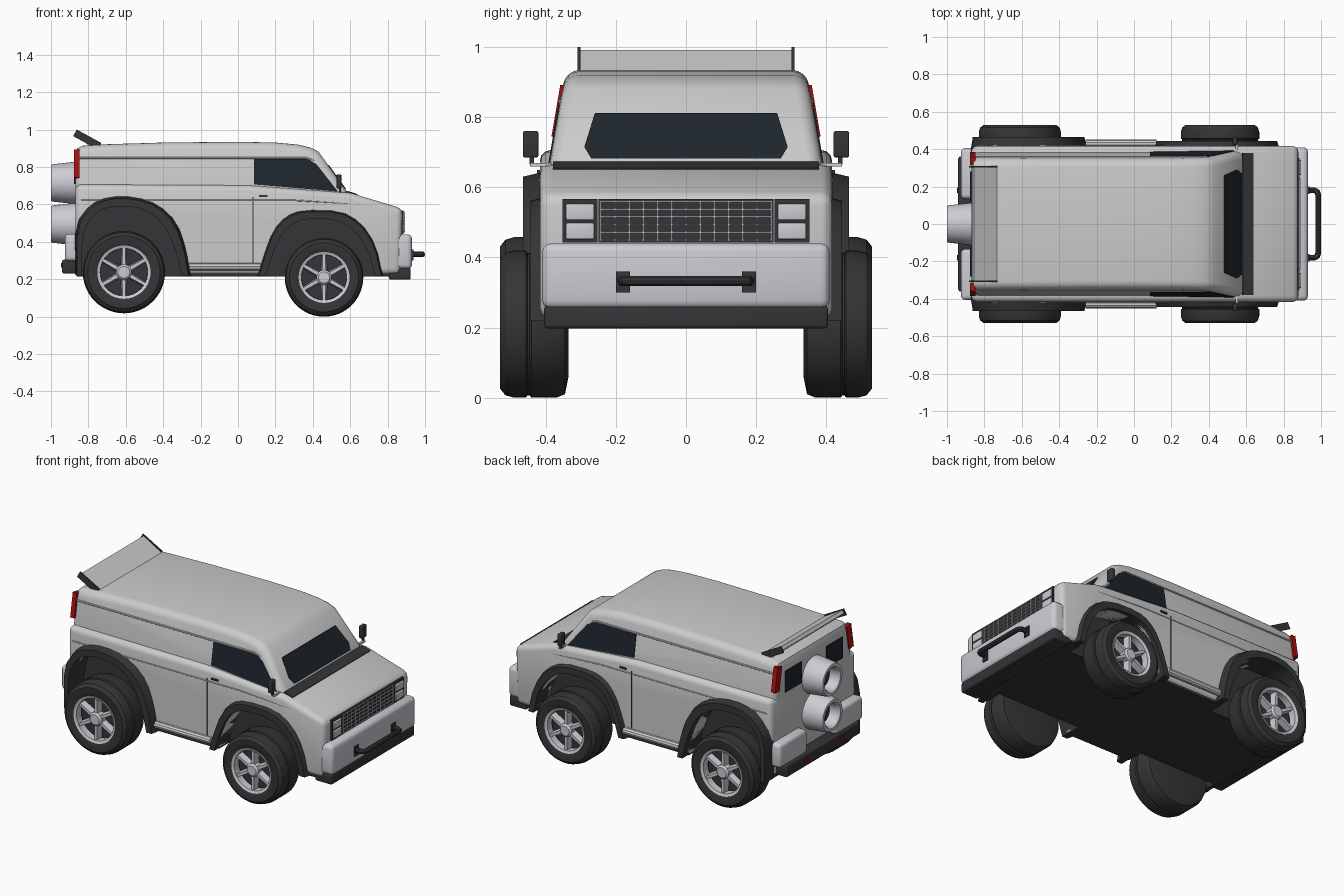
import bpy, bmesh
from math import sin, cos, pi, radians
from mathutils import Vector, Matrix

if "Cube" in bpy.data.objects:
    bpy.data.objects.remove(bpy.data.objects["Cube"])


def material(name, rgb):
    m = bpy.data.materials.new(name)
    m.diffuse_color = (*rgb, 1)
    m.use_nodes = True
    m.node_tree.nodes["Principled BSDF"].inputs["Base Color"].default_value = m.diffuse_color
    return m


DARK = material("dark_trim", (0.035, 0.035, 0.038))
GLASS = material("glass", (0.012, 0.018, 0.025))
RED = material("red_lens", (0.4, 0.005, 0.005))
SILVER = material("silver", (0.6, 0.6, 0.65))


def finish(ob, mat=None, bevel=0, segs=3, cutters=()):
    if mat:
        ob.data.materials.append(mat)
    if bevel:
        b = ob.modifiers.new("bevel", 'BEVEL')
        b.width, b.segments, b.use_clamp_overlap = bevel, segs, False
        b.limit_method, b.angle_limit = 'ANGLE', radians(50)
    for c in cutters:
        m = ob.modifiers.new("cut", 'BOOLEAN')
        m.object, m.operation, m.solver = c, 'DIFFERENCE', 'EXACT'
    bpy.ops.object.select_all(action='DESELECT')
    ob.select_set(True)
    bpy.context.view_layer.objects.active = ob
    bpy.ops.object.convert(target='MESH')
    bpy.ops.object.shade_smooth_by_angle(angle=radians(32))
    return ob


def loft(name, rings, mat=None, bevel=0, segs=3, cutters=(), caps=True, loop=False):
    """Skin closed rings of 3D points one after another."""
    bm = bmesh.new()
    vs = [[bm.verts.new(p) for p in r] for r in rings]
    n = len(vs[0])
    pairs = list(zip(vs, vs[1:])) + ([(vs[-1], vs[0])] if loop else [])
    for a, b in pairs:
        for i in range(n):
            j = (i + 1) % n
            bm.faces.new((a[i], a[j], b[j], b[i]))
    if caps and not loop:
        bm.faces.new(vs[0])
        bm.faces.new(vs[-1])
    bmesh.ops.recalc_face_normals(bm, faces=bm.faces)
    me = bpy.data.meshes.new(name)
    bm.to_mesh(me)
    bm.free()
    ob = bpy.data.objects.new(name, me)
    bpy.context.collection.objects.link(ob)
    return finish(ob, mat, bevel, segs, cutters)


def prism(name, prof, f0, f1, mat=None, **kw):
    """x-z profile stretched from y=f0(z) to y=f1(z)."""
    return loft(name, [[(x, f(z), z) for x, z in prof] for f in (f0, f1)], mat, **kw)


def flat(y):
    return lambda z: y


def box(name, c, s, mat=None, bevel=0, rot=(0, 'X')):
    m = Matrix.Rotation(rot[0], 3, rot[1])
    q = [(-.5, -.5), (.5, -.5), (.5, .5), (-.5, .5)]
    return loft(name, [[Vector(c) + m @ Vector((a * s[0], b * s[1], h * s[2])) for a, b in q]
                       for h in (-.5, .5)], mat, bevel)


def lathe(name, prof, c, axis, mat, n=40, s=1, loop=False):
    """Spin (radius, offset) pairs about the x or y axis through c."""
    def pt(r, o, a):
        v = (o, r * cos(a), r * sin(a)) if axis == 'X' else (r * cos(a), o * s, r * sin(a))
        return Vector(c) + Vector(v)
    return loft(name, [[pt(r, o, 2 * pi * i / n) for i in range(n)] for r, o in prof], mat, loop=loop)


def tube(name, pts, r, mat=None):
    cu = bpy.data.curves.new(name, 'CURVE')
    cu.dimensions, cu.bevel_depth, cu.bevel_resolution, cu.use_fill_caps = '3D', r, 3, True
    sp = cu.splines.new('POLY')
    sp.points.add(len(pts) - 1)
    for p, co in zip(sp.points, pts):
        p.co = (*co, 1)
    ob = bpy.data.objects.new(name, cu)
    bpy.context.collection.objects.link(ob)
    return finish(ob, mat)


def rounded(pts):
    """Corner cutting that keeps both ends."""
    out = [pts[0]]
    for (a, b), (c, d) in zip(pts, pts[1:]):
        out += [(.75 * a + .25 * c, .75 * b + .25 * d), (.25 * a + .75 * c, .25 * b + .75 * d)]
    return out + [pts[-1]]


# Wheel arches: outer line, inner line, outermost y
ARCHES = {
    "rear": ([(-.87, .22), (-.875, .5), (-.79, .61), (-.69, .648), (-.55, .648), (-.42, .605), (-.32, .51), (-.27, .36), (-.25, .22)],
             [(-.835, .22), (-.835, .42), (-.79, .53), (-.7, .59), (-.55, .59), (-.45, .55), (-.375, .46), (-.325, .33), (-.3, .22)], .465),
    "front": ([(.1, .22), (.13, .33), (.18, .465), (.25, .545), (.34, .578), (.55, .575), (.665, .51), (.745, .385), (.78, .22)],
              [(.15, .22), (.18, .32), (.225, .43), (.285, .495), (.36, .525), (.53, .52), (.62, .465), (.695, .365), (.73, .22)], .445)}
cutters = []
for end, (outer, inner, yo) in ARCHES.items():
    outer, inner = rounded(outer), rounded(inner)
    for s in (1, -1):
        rings = [[(a, s * .39, b), (.7 * a + .3 * c, s * yo, .7 * b + .3 * d), (c, s * yo, d), (c, s * .305, d)]
                 for (a, b), (c, d) in zip(outer, inner)]
        loft(end + "_arch_flare", rings, DARK)
        prism(end + "_well_wall", inner, flat(s * .295), flat(s * .307), DARK)
        low = [(inner[0][0], .1)] + inner + [(inner[-1][0], .1)]
        cut = prism("well_cutter", low, flat(s * .3), flat(s * .6))
        cut.hide_render = True
        cutters.append(cut)

# Lower body, floor and cabin
prism("lower_body", [(-.87, .225), (.87, .225), (.88, .578), (.60, .662), (.05, .702), (-.87, .707)],
      flat(-.417), flat(.417), bevel=.032, cutters=cutters)
prism("floor", [(-.86, .215), (.86, .215), (.86, .24), (-.86, .24)], flat(-.4), flat(.4), DARK, cutters=cutters)
for c in cutters:
    bpy.data.objects.remove(c)


def side(z, off=0):
    return .39 - .17 * (z - .66) + off


prism("cabin", [(-.87, .6), (-.87, .868), (-.86, .9), (-.83, .914), (-.7, .922), (-.4, .931), (0, .935), (.2, .931),
                (.32, .92), (.385, .905), (.43, .883), (.575, .68), (.60, .62)],
      lambda z: -side(z), side, bevel=.04, segs=4)

# Windscreen and cowl
ws = [(-.27, .682), (.27, .682), (.29, .715), (.26, .812), (-.26, .812), (-.29, .715)]
loft("windscreen", [[(.43 + .714 * (.883 - z) + o, y, z) for y, z in ws] for o in (-.01, .005)], GLASS)
box("cowl", (.608, 0, .657), (.06, .76, .016), DARK, rot=(.3, 'Y'))

# Parts along both sides
for s in (1, -1):
    prism("side_window", [(.086, .707), (.086, .846), (.37, .845), (.42, .815), (.535, .668), (.5, .672)],
          lambda z: s * side(z, -.01), lambda z: s * side(z, .004), GLASS)
    tube("drip_rail", [(-.85, s * .358, .848), (.36, s * .358, .848), (.42, s * .354, .83), (.545, s * .376, .675)], .006)
    box("door_seam", (.08, s * .416, .45), (.005, .005, .38), DARK)
    tube("side_crease", [(-.84, s * .416, .622), (.3, s * .416, .622), (.66, s * .413, .6)], .004)
    box("door_handle", (.135, s * .418, .645), (.045, .014, .01), DARK)
    tube("side_step", [(-.26, s * .43, .268), (.12, s * .43, .268)], .021, SILVER)
    box("mirror_stem", (.55, s * .405, .665), (.014, .08, .01), SILVER)
    box("mirror_post", (.545, s * .44, .68), (.012, .012, .03), DARK)
    box("mirror", (.54, s * .443, .723), (.025, .044, .075), DARK, .005)
    box("tail_light", (-.862, s * .349, .815), (.028, .045, .15), RED, rot=(s * .17, 'X'))
    box("rear_window", (-.87, s * .2, .775), (.012, .16, .13), GLASS)
    box("rear_bumper_corner", (-.885, s * .27, .37), (.08, .27, .145), SILVER, .02)
    box("rear_reflector", (-.942, s * .18, .275), (.008, .03, .025), RED)
    # Headlights
    box("headlight_frame", (.876, s * .302, .505), (.02, .1, .124), DARK)
    for z in (.53, .475):
        box("headlight", (.885, s * .302, z), (.016, .08, .046), SILVER, .004)
    box("bull_bar_mount", (.932, s * .18, .33), (.012, .04, .06), DARK)
    box("spoiler_end", (-.806, s * .305, .947), (.15, .008, .04), DARK, rot=(.5, 'Y'))

# Grille with bars
box("grille", (.876, 0, .505), (.02, .5, .124), DARK)
for i in range(13):
    box("grille_upright", (.888, -.243 + i * .0405, .505), (.006, .004, .115), SILVER)
for i in range(6):
    box("grille_bar", (.888, 0, .45 + i * .022), (.006, .486, .004), SILVER)

# Bumpers
box("front_bumper", (.865, 0, .347), (.13, .82, .187), SILVER, .025)
box("front_valance", (.865, 0, .23), (.115, .81, .065), DARK, .01)
box("rear_valance", (-.9, 0, .268), (.08, .72, .075), DARK, .01)
tube("bull_bar", [(.92, -.18, .333), (.965, -.18, .333), (.98, -.172, .333), (.985, -.155, .333),
                  (.985, .155, .333), (.98, .172, .333), (.965, .18, .333), (.92, .18, .333)], .0155, DARK)

# Roof spoiler
prism("spoiler", [(-.73, .918), (-.855, .992), (-.867, .975), (-.8, .915)], flat(-.303), flat(.303))

# Rear thrusters: hollow tubes
for z in (.715, .495):
    lathe("thruster", [(.112, -.86), (.112, -.88), (.1, -.99), (.096, -1), (.078, -1), (.07, -.99), (.062, -.92)],
          (0, 0, z), 'X', SILVER)
    lathe("thruster_core", [(.064, -.935), (.064, -.92)], (0, 0, z), 'X', DARK)

# Wheels: tyre, rim ring, six spokes and hub
for cx, cz, R in ((.46, .21, .21), (-.61, .238, .22)):
    for s in (1, -1):
        k = R / .21
        c = (cx, 0, cz)
        lathe("tyre", [(r * k, y) for r, y in ((.12, .475), (.13, .52), (.15, .53), (.185, .53), (.203, .515), (.21, .49),
                       (.21, .457), (.203, .452), (.203, .446), (.21, .441), (.21, .37), (.2, .345), (.15, .335))],
              c, 'Y', DARK, 48, s)
        lathe("rim", [(r * k, y) for r, y in ((.121, .47), (.121, .522), (.136, .528), (.136, .47))],
              c, 'Y', SILVER, 48, s, loop=True)
        lathe("hub", [(.04 * k, .47), (.04 * k, .515), (.03 * k, .525)], c, 'Y', SILVER, 24, s)
        for i in range(6):
            m = Matrix.Rotation(i * pi / 3 + pi / 6, 3, 'Y')
            loft("spoke", [[Vector(c) + m @ Vector((r * k, s * y, w * t)) for t, y in ((-1, .475), (1, .475), (.6, .515), (-.6, .515))]
                           for r, w in ((.025, .016), (.125, .013))], SILVER)
